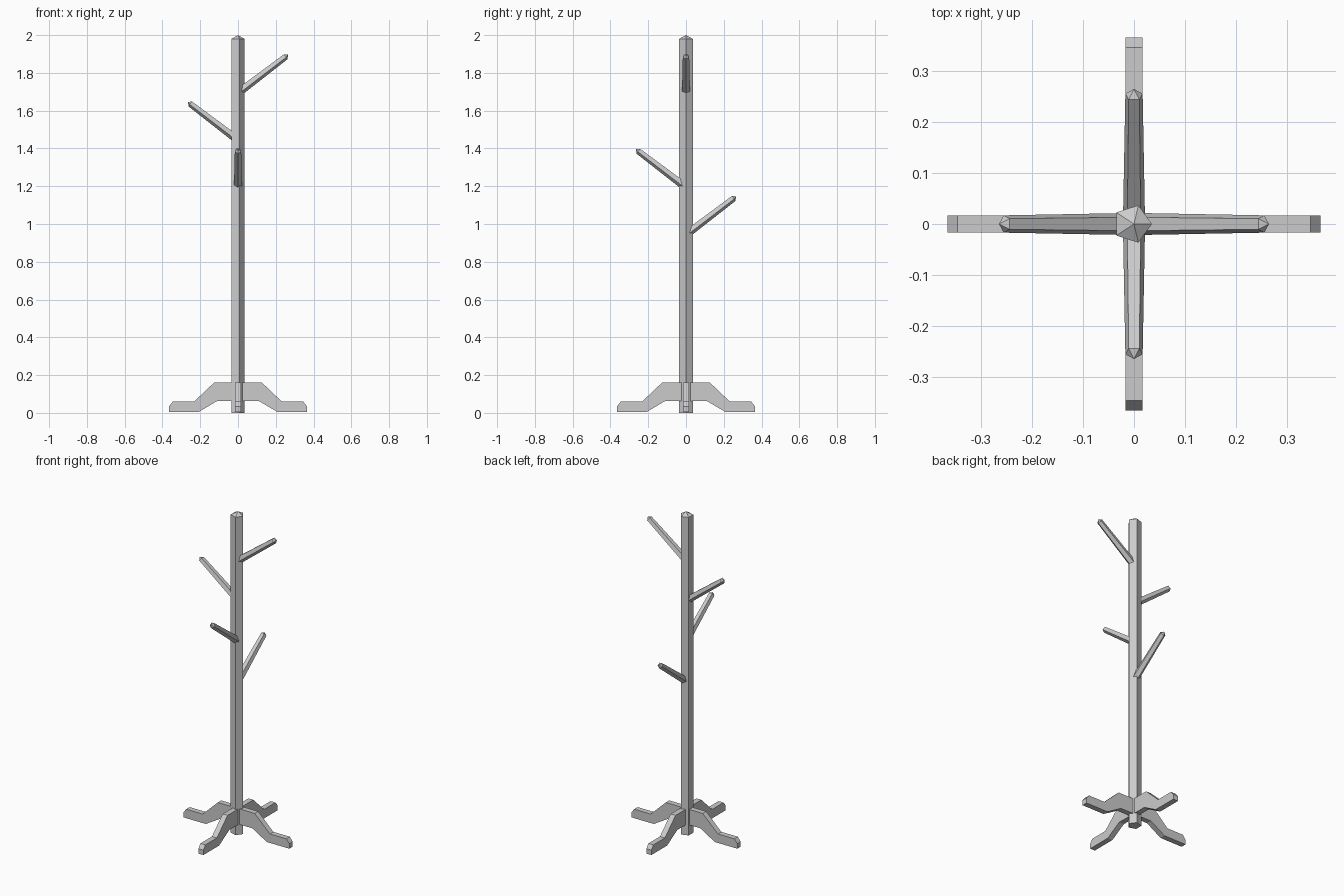
import bpy, math
from mathutils import Vector, Matrix

if "Cube" in bpy.data.objects:
    bpy.data.objects.remove(bpy.data.objects["Cube"])


def make(name, verts, faces):
    me = bpy.data.meshes.new(name)
    me.from_pydata([tuple(v) for v in verts], [], faces)
    me.update()
    ob = bpy.data.objects.new(name, me)
    bpy.context.collection.objects.link(ob)
    return ob


def pointed_rod(name, base, end, tip, r0, r1, side, up, turn):
    """Five-sided tapered rod with a low pyramid on its far end."""
    n, verts = 5, []
    for c, r in ((base, r0), (end, r1)):
        for i in range(n):
            a = 2 * math.pi * i / n + turn
            verts.append(c + r * (math.cos(a) * side + math.sin(a) * up))
    verts.append(tip)
    faces = [tuple(reversed(range(n)))]
    for i in range(n):
        j = (i + 1) % n
        faces += [(i, j, n + j, n + i), (n + i, n + j, 2 * n)]
    return make(name, verts, faces)


# Central pole
off = Vector((-0.0035, 0, 0))
pointed_rod("pole", off, off + Vector((0, 0, 1.98)), Vector((0, 0, 2.0)),
            0.0385, 0.0385, Vector((1, 0, 0)), Vector((0, 1, 0)), 0)

# Hooks spiralling down the pole: heading in degrees, height
for k, (deg, z) in enumerate(((0, 1.70), (180, 1.45), (270, 1.20), (90, 0.95))):
    rot = Matrix.Rotation(math.radians(deg), 3, 'Z')
    start = rot @ Vector((0.012, 0, 0)) + Vector((0, 0, z + 0.005))
    end = rot @ Vector((0.252, 0, 0)) + Vector((0, 0, z + 0.187))
    d = (end - start).normalized()
    side = rot @ Vector((0, 1, 0))
    up = d.cross(side)
    # flat side up, ridge underneath
    pointed_rod(f"hook_{k + 1}", start, end, end + d * 0.015,
                0.0225, 0.0178, side, up, -math.pi / 2)

# Four cranked feet from one extruded profile
profile = [(0, 0.063), (0.11, 0.063), (0.21, 0.004), (0.365, 0.004), (0.365, 0.035),
           (0.345, 0.06), (0.232, 0.06), (0.127, 0.16), (0, 0.16)]
n = len(profile)
w = 0.017
for k in range(4):
    rot = Matrix.Rotation(k * math.pi / 2, 3, 'Z')
    verts = [rot @ Vector((x, y, z)) for y in (-w, w) for x, z in profile]
    faces = [tuple(range(n)), tuple(reversed(range(n, 2 * n)))]
    faces += [(i, n + i, n + (i + 1) % n, (i + 1) % n) for i in range(n)]
    make(f"foot_{k + 1}", verts, faces)
